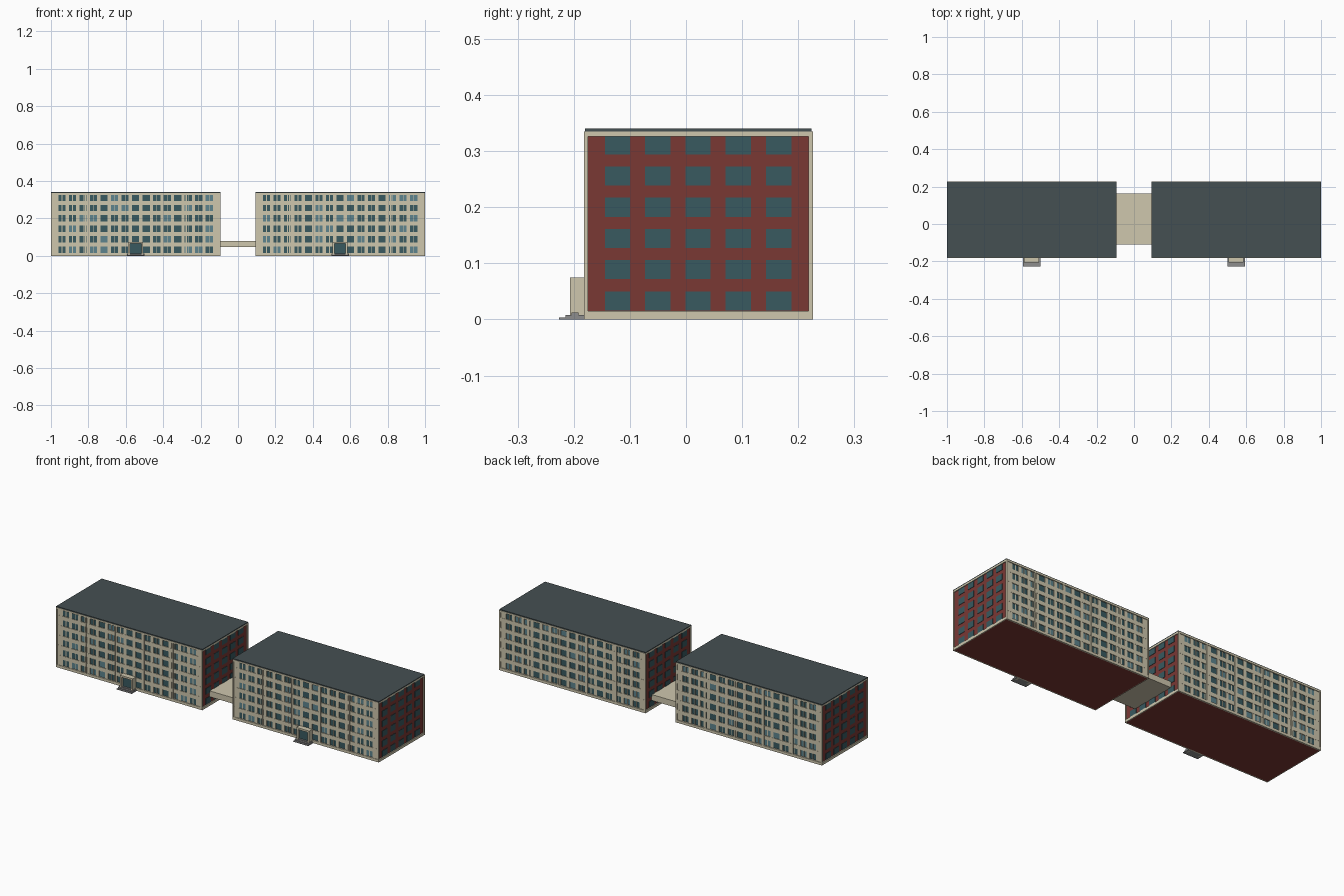
import bpy, bmesh, random

if "Cube" in bpy.data.objects:
    bpy.data.objects.remove(bpy.data.objects["Cube"])

random.seed(4)


def material(name, rgb):
    m = bpy.data.materials.new(name)
    m.diffuse_color = (*rgb, 1)
    m.use_nodes = True
    m.node_tree.nodes["Principled BSDF"].inputs["Base Color"].default_value = m.diffuse_color
    return m


BRICK = material("brick_red", (0.195, 0.04, 0.034))
STONE = material("pale_stone", (0.62, 0.57, 0.42))
GLASS = material("dark_glass", (0.04, 0.10, 0.115))
LIGHT = material("light_glass", (0.11, 0.23, 0.27))
SLATE = material("slate_roof", (0.06, 0.08, 0.085))
STEP = material("step_grey", (0.27, 0.27, 0.27))


def boxes(name, mat, items):
    """One object from boxes given as (x0, x1, y0, y1, z0, z1)."""
    bm = bmesh.new()
    for x0, x1, y0, y1, z0, z1 in items:
        vs = bmesh.ops.create_cube(bm, size=1)["verts"]
        for v in vs:
            v.co = (x0 if v.co.x < 0 else x1,
                    y0 if v.co.y < 0 else y1,
                    z0 if v.co.z < 0 else z1)
    me = bpy.data.meshes.new(name)
    bm.to_mesh(me)
    bm.free()
    me.materials.append(mat)
    ob = bpy.data.objects.new(name, me)
    bpy.context.collection.objects.link(ob)
    return ob


W = 0.906                    # block length
YF, YB = -0.175, 0.218       # brick core front and back
FLOORS, COLS, BAYS = 6, 15, 5
FLOOR_H, Z0, WIN_H = 0.0556, 0.016, 0.034
PITCH, WIN_W = 0.0562, 0.038
TOP = 0.326


def block(side, X):
    X1 = X + W
    # brick core, plinth, cornice and roof
    boxes(side + "_brick_core", BRICK, [(X + .005, X1 - .005, YF, YB, 0, TOP)])
    boxes(side + "_plinth", STONE, [
        (X, X1, -.182, YF, 0, .015), (X, X1, YB, .226, 0, .015),
        (X, X + .005, YF, YB, 0, .015), (X1 - .005, X1, YF, YB, 0, .015)])
    boxes(side + "_cornice", STONE, [(X, X1, -.182, .226, TOP, .335)])
    boxes(side + "_roof", SLATE, [(X, X1, -.180, .2235, .335, .34)])

    # window grid of the two long facades
    centres = [X + W / 2 + (i - (COLS - 1) / 2) * PITCH for i in range(COLS)]
    edges = [X + .002] + [c + s * WIN_W / 2 for c in centres for s in (-1, 1)] + [X1 - .002]
    piers, bands, pilasters, mullions = [], [], [], []
    dark, light = [], []
    for wall, face, out, d in ((YF, -.1795, -.182, -1), (YB, .2225, .226, 1)):
        ya, yb = sorted((wall, face))
        for a, b in zip(edges[::2], edges[1::2]):
            piers.append((a, b, ya, yb, .015, TOP))
        for k in range(FLOORS):
            z = Z0 + k * FLOOR_H + WIN_H
            z_end = min(Z0 + (k + 1) * FLOOR_H, TOP)
            if z < z_end:
                bands.append((X + .003, X1 - .003, *sorted((wall, face + d * .0006)), z, z_end))
            for i, c in enumerate(centres):
                g = (c - WIN_W / 2, c + WIN_W / 2, *sorted((wall, wall + d * .0012)),
                     z - WIN_H, min(z, TOP))
                (light if random.random() < .2 else dark).append(g)
                if i not in (4, 7, 8, 11):
                    mullions.append((c - .002, c + .002, *sorted((wall, wall + d * .003)),
                                     z - WIN_H, min(z, TOP)))
        for i in range(BAYS + 1):
            c = X + .004 + i * (W - .008) / BAYS
            pilasters.append((c - .004, c + .004, *sorted((wall, out)), 0.015, TOP))
    boxes(side + "_piers", STONE, piers)
    boxes(side + "_floor_bands", STONE, bands)
    boxes(side + "_pilasters", STONE, pilasters)
    boxes(side + "_window_mullions", STONE, mullions)
    boxes(side + "_dark_windows", GLASS, dark)
    boxes(side + "_light_windows", LIGHT, light)

    # windows on the brick end walls
    ends = []
    for k in range(FLOORS):
        z = Z0 + k * FLOOR_H
        for i in range(5):
            y = .0215 + (i - 2) * .0718
            for xa, xb in ((X + .003, X + .005), (X1 - .005, X1 - .003)):
                ends.append((xa, xb, y - .0225, y + .0225, z, min(z + WIN_H, TOP)))
    boxes(side + "_end_windows", GLASS, ends)

    # entrance portal with glazed door and steps
    c = X + W / 2
    boxes(side + "_portal", STONE, [
        (c - .040, c - .030, -.207, -.178, 0, .075),
        (c + .030, c + .040, -.207, -.178, 0, .075),
        (c - .030, c + .030, -.207, -.178, .065, .075)])
    boxes(side + "_door", GLASS, [(c - .030, c + .030, -.195, -.180, .012, .065)])
    boxes(side + "_steps", STEP, [
        (c - .047, c + .047, -.226, -.182, 0, .003),
        (c - .047, c + .047, -.215, -.182, .003, .0075),
        (c - .047, c + .047, -.204, -.192, .0075, .012)])


block("left", -1.0)
block("right", 0.093)

# raised link between the two blocks
boxes("link_bridge", STONE, [(-.102, .10, -.11, .163, .047, .080)])
